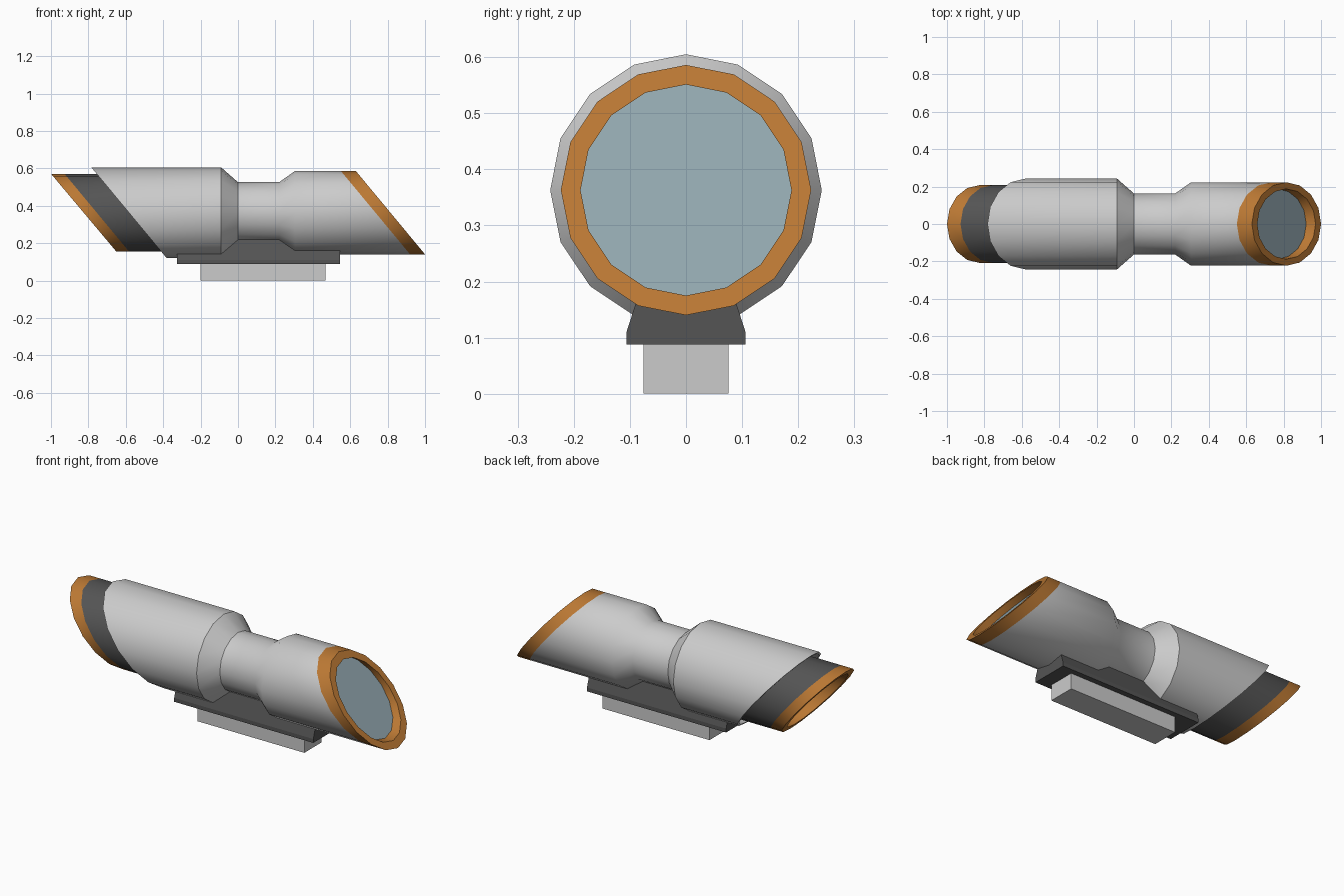
import bpy, bmesh, math

if "Cube" in bpy.data.objects:
    bpy.data.objects.remove(bpy.data.objects["Cube"])

AXIS_Z, SIDES = 0.363, 16


def material(name, rgb):
    m = bpy.data.materials.new(name)
    m.diffuse_color = (*rgb, 1)
    m.use_nodes = True
    m.node_tree.nodes["Principled BSDF"].inputs["Base Color"].default_value = m.diffuse_color
    return m


GREY = material("mid_grey", (0.53, 0.53, 0.53))
DARK = material("dark_grey", (0.09, 0.09, 0.09))
COPPER = material("copper", (0.50, 0.19, 0.034))
GLASS = material("glass_blue", (0.29, 0.39, 0.43))


def finish(bm, name, mat, smooth=False):
    bmesh.ops.recalc_face_normals(bm, faces=bm.faces)
    me = bpy.data.meshes.new(name)
    bm.to_mesh(me)
    bm.free()
    ob = bpy.data.objects.new(name, me)
    bpy.context.collection.objects.link(ob)
    me.materials.append(mat)
    if smooth:
        bpy.ops.object.select_all(action='DESELECT')
        ob.select_set(True)
        bpy.context.view_layer.objects.active = ob
        bpy.ops.object.shade_smooth_by_angle(angle=math.radians(38))
    return ob


def tube(name, stations, mat, cap_end=False):
    """Rings of (x, radius, slant) along the x axis; slant leans a ring back with height."""
    bm = bmesh.new()
    rings = []
    for x, r, k in stations:
        ring = []
        for i in range(SIDES):
            a = 2 * math.pi * i / SIDES
            dz = r * math.cos(a)
            ring.append(bm.verts.new((x - k * dz, r * math.sin(a), AXIS_Z + dz)))
        rings.append(ring)
    for p, q in zip(rings, rings[1:]):
        for i in range(SIDES):
            j = (i + 1) % SIDES
            bm.faces.new((p[i], p[j], q[j], q[i]))
    if cap_end:
        bm.faces.new(rings[-1])
    return finish(bm, name, mat, True)


def extrusion(name, profile, x0, x1, mat):
    """Mirrored (half width, z) profile swept along x."""
    outline = profile + [(-y, z) for y, z in reversed(profile)]
    bm = bmesh.new()
    face = bm.faces.new([bm.verts.new((x0, y, z)) for y, z in outline])
    new = bmesh.ops.extrude_face_region(bm, geom=[face])["geom"]
    bmesh.ops.translate(bm, vec=(x1 - x0, 0, 0),
                        verts=[v for v in new if isinstance(v, bmesh.types.BMVert)])
    return finish(bm, name, mat)


K = 0.83
# main housing: slanted hood lip, wide body, waist, front barrel
tube("housing", [(-0.50, 0.200, K), (-0.53, 0.228, K), (-0.583, 0.232, K),
                 (-0.583, 0.242, K), (-0.09, 0.242, 0), (0.0, 0.163, 0),
                 (0.22, 0.163, 0), (0.305, 0.223, 0), (0.735, 0.223, K)], GREY)

# front rim with a straight inner wall, and recessed lens
tube("front_rim", [(0.735, 0.223, K), (0.815, 0.223, K), (0.815, 0.188, K),
                   (0.76, 0.188, K)], COPPER)
tube("front_lens", [(0.765, 0.188, K), (0.765, 0.05, K)], GLASS, True)

# rear sleeve, rim and lens
tube("rear_sleeve", [(-0.45, 0.208, K), (-0.755, 0.208, K)], DARK)
tube("rear_rim", [(-0.755, 0.208, K), (-0.825, 0.208, 0.84), (-0.825, 0.175, 0.84),
                  (-0.69, 0.175, K)], COPPER)
tube("rear_lens", [(-0.695, 0.175, K), (-0.695, 0.05, K)], GLASS, True)

# mounting saddle and rail block
extrusion("mount_saddle", [(0.106, 0.088), (0.106, 0.11), (0.061, 0.25)],
          -0.325, 0.545, DARK)
extrusion("rail_block", [(0.076, 0.0), (0.076, 0.088)], -0.20, 0.468, GREY)
